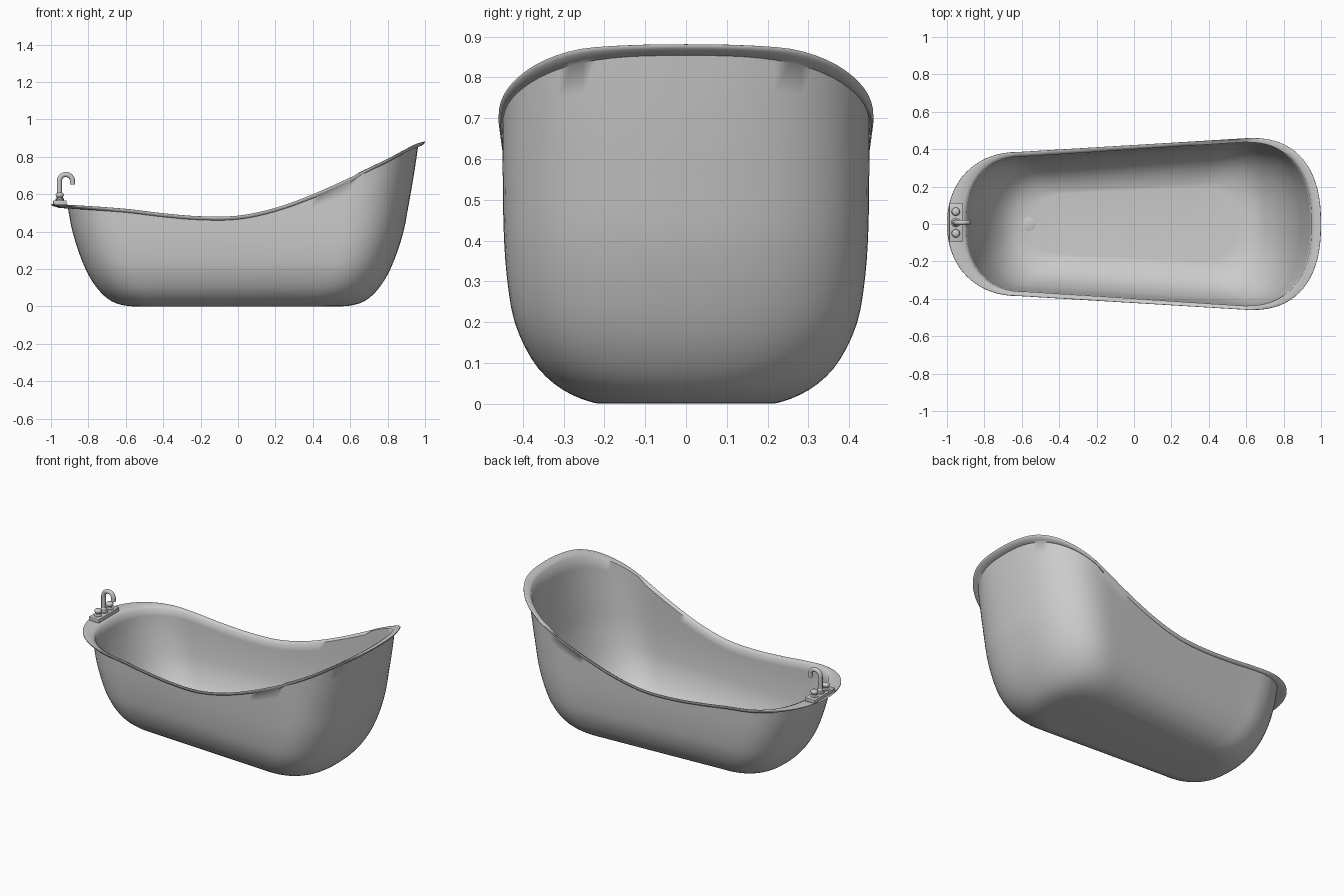
import bpy, bmesh, math
from math import cos, sin, pi

if "Cube" in bpy.data.objects:
    bpy.data.objects.remove(bpy.data.objects["Cube"])


def curve(pts, v):
    """Smooth interpolation through a short table of (position, value)."""
    v = min(max(v, pts[0][0]), pts[-1][0])

    def slope(k):
        a, b = pts[max(k - 1, 0)], pts[min(k + 1, len(pts) - 1)]
        return (b[1] - a[1]) / (b[0] - a[0])
    i = 0
    while i < len(pts) - 2 and v > pts[i + 1][0]:
        i += 1
    (x0, y0), (x1, y1) = pts[i], pts[i + 1]
    h = x1 - x0
    t = (v - x0) / h
    return ((2*t**3 - 3*t*t + 1) * y0 + (t**3 - 2*t*t + t) * h * slope(i)
            + (3*t*t - 2*t**3) * y1 + (t**3 - t*t) * h * slope(i + 1))


# rim height along x; half length and half width of the wall against sqrt(z)
RIM = [(-1, .547), (-.9, .543), (-.6, .522), (-.4, .498), (-.2, .482), (0, .485), (.2, .527),
       (.4, .6), (.6, .69), (.8, .787), (.95, .868), (1, .882)]
LENGTH = [(0, .55), (.1, .63), (.173, .68), (.316, .755), (.447, .815), (.632, .885),
          (.728, .91), (.837, .94), (.933, .965)]
WIDTH = [(0, .21), (.07, .235), (.14, .275), (.224, .325), (.316, .372), (.447, .42),
         (.548, .438), (.632, .446), (.728, .449), (.933, .45)]
THICK = .012


def outline(u, a, b_right, b_left, n_right, n_left):
    """Closed egg-like outline, u = (kind, parameter)."""
    kind, t = u
    if kind == 'side':
        return .62 - 1.24 * t, b_right + (b_left - b_right) * t
    c, s = max(cos(t), 0), max(sin(t), 0)
    if kind == 'right':
        return .62 + a * c ** (2 / n_right), b_right * s ** (2 / n_right)
    return -.62 - a * c ** (2 / n_left), b_left * s ** (2 / n_left)


def wall(u, z, inset=0):
    """Point of the wall at height z above the bottom."""
    s = math.sqrt(max(z, 0))
    x, y = outline(u, .345, .45, .373, 2.4, 2.4)
    return (x * (curve(LENGTH, s) - inset) / .965, y * (curve(WIDTH, s) - inset) / .45)


def profile(u):
    """Section from outer bottom, over the lip, down to the inner floor."""
    ox, oy = outline(u, .38, .46, .385, 2.4, 2.15)
    bx, by = wall(u, .9 if u[0] == 'right' else .5)
    zi, zo = curve(RIM, bx), curve(RIM, ox)
    n, pts = 22, []
    top = zi - .02
    for i in range(n + 1):
        z = top * (i / n) ** 2
        pts.append((*wall(u, z), z))
    ex, ey = pts[-1][:2]

    def lip(f, dz):
        return (ex + (ox - ex) * f, ey + (oy - ey) * f, zi + (zo - zi) * f + dz)
    pts += [lip(.5, -.019), lip(.85, -.011), lip(1, -.005), lip(.98, -.001),
            lip(.9, 0), lip(.5, -.001), lip(.1, -.003)]
    top = zi - .012
    for i in range(n, -1, -1):
        z = (top - THICK) * (i / n) ** 2
        pts.append((*wall(u, z, THICK), z + THICK))
    return pts


def make(name, bm, angle=40):
    bmesh.ops.recalc_face_normals(bm, faces=bm.faces)
    me = bpy.data.meshes.new(name)
    bm.to_mesh(me)
    bm.free()
    ob = bpy.data.objects.new(name, me)
    bpy.context.collection.objects.link(ob)
    bpy.ops.object.select_all(action='DESELECT')
    ob.select_set(True)
    bpy.context.view_layer.objects.active = ob
    bpy.ops.object.shade_smooth_by_angle(angle=math.radians(angle))
    return ob


# tub shell
E, S = 18, 24
half = [('right', pi/2 * i / E) for i in range(E)]
half += [('side', i / S) for i in range(S)]
half += [('left', pi/2 * (1 - i / E)) for i in range(E + 1)]
cols = [profile(u) for u in half]
cols += [[(x, -y, z) for x, y, z in c] for c in cols[-2:0:-1]]
bm = bmesh.new()
grid = [[bm.verts.new(p) for p in c] for c in cols]
N = len(grid)
for i in range(N):
    a, b = grid[i], grid[(i + 1) % N]
    for j in range(len(a) - 1):
        bm.faces.new((a[j], b[j], b[j + 1], a[j + 1]))
bm.faces.new([c[0] for c in grid])
bm.faces.new([c[-1] for c in grid])
make("tub_shell", bm, 60)


def lathe(name, prof, loc, seg=24):
    bm = bmesh.new()
    rings = [[bm.verts.new((loc[0] + r * cos(2*pi*k/seg), loc[1] + r * sin(2*pi*k/seg), loc[2] + z))
              for k in range(seg)] for r, z in prof]
    for a, b in zip(rings, rings[1:]):
        for k in range(seg):
            bm.faces.new((a[k], a[(k+1) % seg], b[(k+1) % seg], b[k]))
    bm.faces.new(rings[0])
    bm.faces.new(rings[-1])
    return make(name, bm)


# tap deck plate
Y0 = .008
bm = bmesh.new()
bmesh.ops.create_cube(bm, size=1)
for v in bm.verts:
    v.co = (v.co.x * .072 - .952, v.co.y * .208 + Y0, v.co.z * .025 + .5545)
bmesh.ops.bevel(bm, geom=bm.edges[:], offset=.003, segments=2, affect='EDGES', profile=.5)
make("tap_plate", bm)

# knobs and spout collar
knob = [(.024, 0), (.024, .005), (.014, .009), (.012, .016), (.018, .02), (.022, .027),
        (.021, .035), (.015, .041), (.006, .043)]
for side, dy in (("left", -.058), ("right", .058)):
    lathe("tap_knob_" + side, knob, (-.953, Y0 + dy, .566))
lathe("spout_collar", [(.024, 0), (.024, .008), (.018, .014), (.018, .026), (.013, .032)],
      (-.953, Y0, .566))

# gooseneck spout: circle swept along a hook path
path = [(-.955, .57, 0), (-.955, .62, 0)]
path += [(-.92 - .035 * cos(pi*i/16), .67 + .035 * sin(pi*i/16), pi*i/16) for i in range(17)]
path += [(-.885, .652, pi)]
bm = bmesh.new()
rings = [[bm.verts.new((x - .0135 * cos(2*pi*k/20) * cos(a), Y0 + .0135 * sin(2*pi*k/20),
                        z + .0135 * cos(2*pi*k/20) * sin(a))) for k in range(20)]
         for x, z, a in path]
for a, b in zip(rings, rings[1:]):
    for k in range(20):
        bm.faces.new((a[k], a[(k+1) % 20], b[(k+1) % 20], b[k]))
bm.faces.new(rings[0])
bm.faces.new(rings[-1])
make("spout", bm)

# drain disc in the floor
lathe("drain", [(.037, 0), (.037, .008), (.032, .01)], (-.562, 0, .007))
